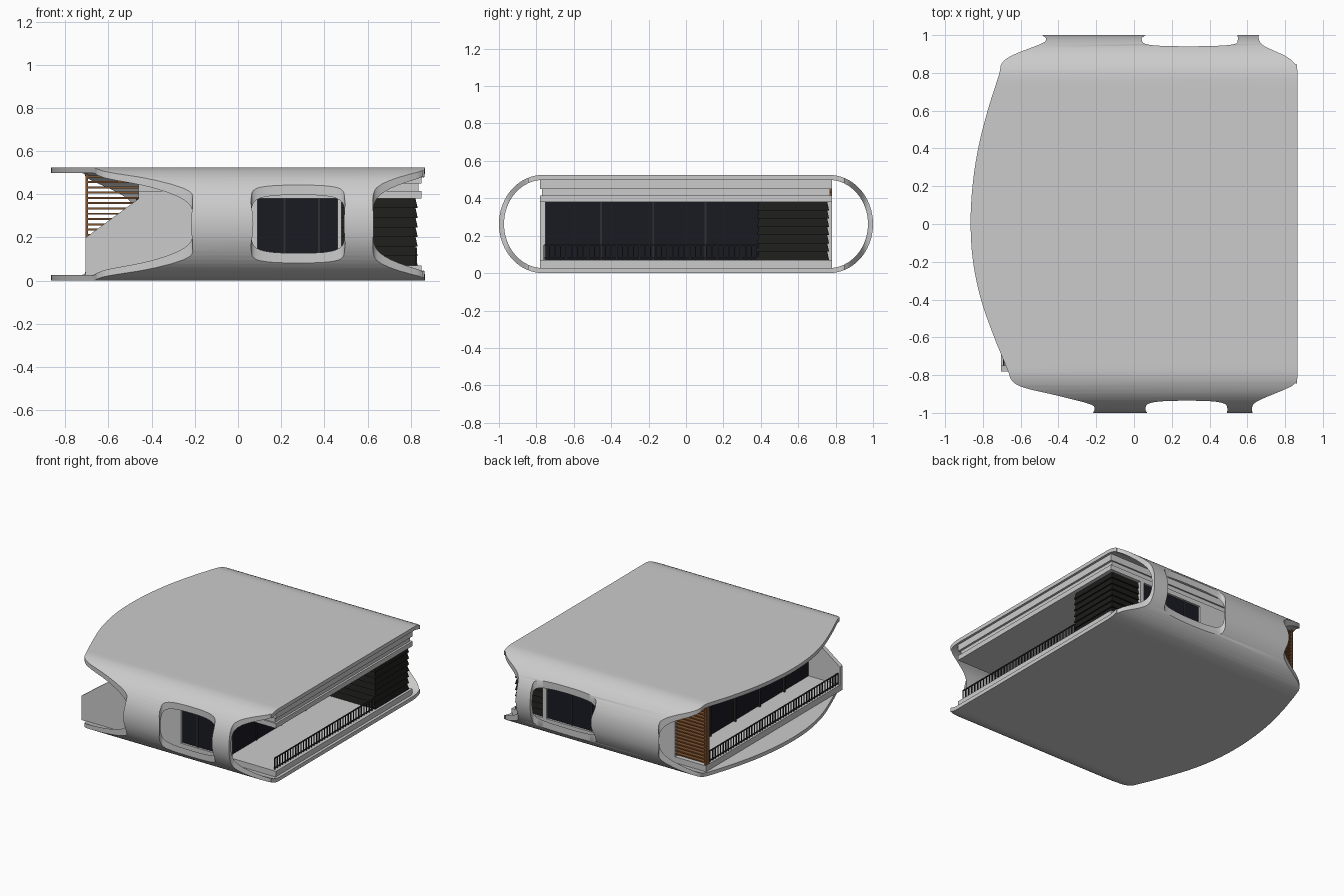
import bpy, bmesh, math
from mathutils import Vector

if "Cube" in bpy.data.objects:
    bpy.data.objects.remove(bpy.data.objects["Cube"])


def material(name, rgb):
    m = bpy.data.materials.new(name)
    m.diffuse_color = (*rgb, 1)
    m.use_nodes = True
    m.node_tree.nodes["Principled BSDF"].inputs["Base Color"].default_value = m.diffuse_color
    return m


GLASS = material("dark_glass", (0.010, 0.011, 0.016))
SIDING = material("black_siding", (0.012, 0.012, 0.011))
WOOD = material("brown_wood", (0.22, 0.09, 0.03))
METAL = material("dark_metal", (0.03, 0.03, 0.03))


def finish(name, bm, mat=None):
    bmesh.ops.recalc_face_normals(bm, faces=bm.faces)
    me = bpy.data.meshes.new(name)
    bm.to_mesh(me)
    bm.free()
    ob = bpy.data.objects.new(name, me)
    bpy.context.collection.objects.link(ob)
    if mat:
        me.materials.append(mat)
    return ob


def boxes(name, items, mat=None):
    """One object from boxes given as (x0, x1, y0, y1, z0, z1)."""
    bm = bmesh.new()
    for x0, x1, y0, y1, z0, z1 in items:
        vs = bmesh.ops.create_cube(bm, size=1)["verts"]
        for v in vs:
            v.co = Vector((x0 if v.co.x < 0 else x1,
                           y0 if v.co.y < 0 else y1,
                           z0 if v.co.z < 0 else z1))
    return finish(name, bm, mat)


def prism(name, pts, offset, mat=None):
    """Extrude a closed outline of 3D points by an offset."""
    bm = bmesh.new()
    f = bm.faces.new([bm.verts.new(p) for p in pts])
    ext = bmesh.ops.extrude_face_region(bm, geom=[f])["geom"]
    bmesh.ops.translate(bm, vec=offset,
                        verts=[v for v in ext if isinstance(v, bmesh.types.BMVert)])
    return finish(name, bm, mat)


def spline(pts, n=6):
    """Closed Catmull-Rom curve through plan points."""
    P, out = [Vector(p) for p in pts], []
    for i in range(len(P)):
        a, b, c, d = (P[(i + k) % len(P)] for k in (-1, 0, 1, 2))
        for j in range(n):
            t = j / n
            out.append(0.5 * (2 * b + (c - a) * t + (2 * a - 5 * b + 4 * c - d) * t * t
                              + (3 * b - a - 3 * c + d) * t ** 3))
    return out


# Outer shell: stadium tube along x, trimmed by a plan outline
H, T, CY, RY, N = 0.525, 0.027, 0.765, 0.235, 32


def stadium(x, inset):
    pts = []
    for s in (1, -1):
        for i in range(N + 1):
            a = -math.pi / 2 + math.pi * i / N
            pts.append((x, s * (CY + (RY - inset) * math.cos(a)),
                        H / 2 + s * (H / 2 - inset) * math.sin(a)))
    return pts


bm = bmesh.new()
rings = [[bm.verts.new(p) for p in stadium(x, d)]
         for x, d in ((-1, 0), (1, 0), (1, T), (-1, T))]
n = len(rings[0])
for k in range(4):
    a, b = rings[k], rings[(k + 1) % 4]
    for i in range(n):
        j = (i + 1) % n
        bm.faces.new((a[i], a[j], b[j], b[i]))
shell = finish("shell", bm)

plan = [(-0.21, -1.03), (-0.21, -0.985), (-0.23, -0.955), (-0.40, -0.91), (-0.58, -0.867),
        (-0.645, -0.83), (-0.67, -0.77), (-0.74, -0.6), (-0.81, -0.4), (-0.852, -0.2),
        (-0.865, 0), (-0.855, 0.2), (-0.825, 0.4), (-0.775, 0.6), (-0.715, 0.79),
        (-0.70, 0.85), (-0.64, 0.895), (-0.49, 0.955), (-0.465, 0.98), (-0.465, 1.03),
        (0.04, 1.03), (0.04, 0.98), (0.065, 0.952), (0.18, 0.942), (0.40, 0.942),
        (0.53, 0.952), (0.55, 0.98), (0.55, 1.03),
        (0.66, 1.03), (0.66, 0.985), (0.685, 0.945), (0.80, 0.89), (0.85, 0.85), (0.865, 0.80),
        (0.865, 0.4), (0.865, -0.4), (0.865, -0.80), (0.85, -0.845), (0.80, -0.875),
        (0.66, -0.935), (0.625, -0.97), (0.62, -1.03),
        (0.495, -1.03), (0.495, -0.98), (0.475, -0.95), (0.38, -0.937), (0.18, -0.937),
        (0.08, -0.95), (0.06, -0.98), (0.06, -1.03)]
cutter = prism("plan_cutter", [(p.x, p.y, -0.2) for p in spline([Vector(q) for q in plan])],
               (0, 0, 1))
cutter.hide_render = True
mod = shell.modifiers.new("trim", "BOOLEAN")
mod.operation, mod.solver, mod.object = "INTERSECT", "EXACT", cutter
bpy.context.view_layer.objects.active = shell
shell.select_set(True)
bpy.ops.object.modifier_apply(modifier="trim")
bpy.ops.object.shade_smooth_by_angle(angle=math.radians(35))
bpy.data.objects.remove(cutter)

# Floor deck and stepped roof fascia
boxes("floor_deck", [(-0.705, 0.845, -0.78, 0.78, 0.025, 0.04),
                     (-0.705, 0.85, -0.78, 0.78, 0.04, 0.07)])
boxes("roof_fascia", [(-0.46, 0.85, -0.78, 0.78, 0.38, 0.415),
                      (-0.46, 0.835, -0.77, 0.77, 0.415, 0.45),
                      (-0.46, 0.85, -0.78, 0.78, 0.45, 0.497)])

# Side walls; the front one runs out to a slanted balcony screen
prism("front_wall", [(x, -0.78, z) for x, z in ((-0.705, 0.07), (0.08, 0.07), (0.08, 0.38),
                                                (-0.46, 0.38), (-0.705, 0.20))], (0, 0.03, 0))
boxes("back_wall", [(-0.46, 0.08, 0.75, 0.78, 0.07, 0.38)])

# Glazing with frames and mullions
boxes("glazing", [(0.08, 0.46, -0.765, -0.755, 0.07, 0.38), (0.08, 0.57, 0.755, 0.765, 0.07, 0.38),
                  (0.455, 0.465, -0.76, 0.40, 0.07, 0.38),
                  (-0.455, -0.445, -0.76, 0.76, 0.07, 0.38)], GLASS)
boxes("window_frames", [(0.46, 0.48, -0.78, -0.75, 0.07, 0.38), (0.07, 0.09, -0.78, -0.75, 0.07, 0.38),
                        (0.57, 0.60, 0.75, 0.78, 0.07, 0.38), (0.07, 0.09, 0.75, 0.78, 0.07, 0.38)])
boxes("mullions", [(x, x + 0.01, s * 0.767 - 0.004, s * 0.767 + 0.004, 0.07, 0.38)
                   for s in (1, -1) for x in (0.21, 0.37)]
      + [(s * 0.466 - 0.006, s * 0.466 + 0.006, y, y + 0.01, 0.07, 0.38)
         for s in (1, -1) for y in (-0.46, -0.18, 0.10)]
      + [(-0.47, -0.455, 0.38, 0.39, 0.07, 0.38)], METAL)

# Corner room clad in tapered lap boards
bm = bmesh.new()
courses = 7
for i in range(courses):
    h = 0.31 / courses
    for v in bmesh.ops.create_cube(bm, size=1)["verts"]:
        low = v.co.z < 0
        g = 0 if low else 0.01
        v.co = Vector((0.468 if v.co.x < 0 and v.co.y < 0 else
                       (0.60 if v.co.x < 0 else 0.832 - g),
                       0.38 + g if v.co.y < 0 else 0.765 - g,
                       0.07 + h * (i if low else i + 1)))
finish("corner_siding", bm, SIDING)

# Timber louvre screen on the back corner of the left balcony
boxes("louvre_screen", [(-0.70, -0.46, 0.745, 0.775, z, z + 0.009)
                        for z in [0.085 + 0.0245 * i for i in range(17)]]
      + [(-0.705, -0.695, 0.74, 0.78, 0.07, 0.497)], WOOD)


# Balcony railings
def railing(name, x, y0, y1):
    count = round((y1 - y0) / 0.03)
    bars = [(x - 0.003, x + 0.003, y - 0.003, y + 0.003, 0.07, 0.15)
            for y in [y0 + (y1 - y0) * i / count for i in range(count + 1)]]
    rails = [(x - 0.004, x + 0.004, y0, y1, z, z + 0.006) for z in (0.078, 0.147)]
    boxes(name, bars + rails, METAL)


railing("right_railing", 0.825, -0.76, 0.38)
railing("left_railing", -0.69, -0.75, 0.74)
